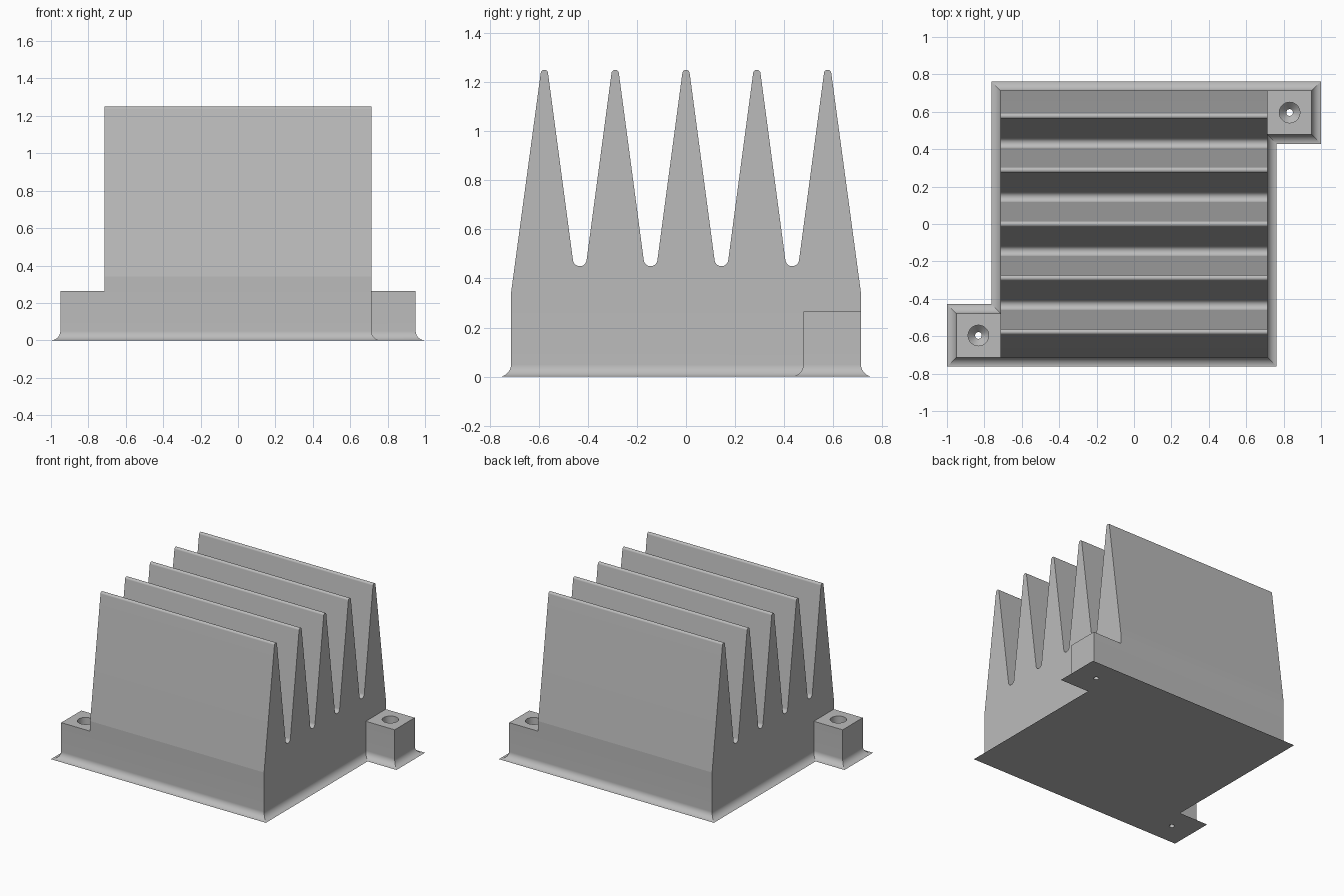
import bpy
import bmesh
from math import atan, cos, sin, pi, radians
from mathutils import Vector

if "Cube" in bpy.data.objects:
    bpy.data.objects.remove(bpy.data.objects["Cube"], do_unlink=True)

HALF = 0.713          # half width of the square block
EAR_X, EAR_Y, EAR_Z = 0.95, 0.478, 0.265
FLARE = 0.05          # radius of the foot fillet
PITCH, FINS = 0.2885, 5
SMOOTH = radians(7)

metal = bpy.data.materials.new("grey metal")
metal.use_nodes = True
GREY = (0.5, 0.5, 0.5, 1)
metal.diffuse_color = GREY
metal.node_tree.nodes["Principled BSDF"].inputs["Base Color"].default_value = GREY


def loft(name, rings):
    """Closed solid skinned over a list of equal point rings."""
    bm = bmesh.new()
    loops = [[bm.verts.new(p) for p in ring] for ring in rings]
    n = len(loops[0])
    for a, b in zip(loops, loops[1:]):
        for i in range(n):
            j = (i + 1) % n
            bm.faces.new((a[i], a[j], b[j], b[i]))
    bm.faces.new(loops[0][::-1])
    bm.faces.new(loops[-1])
    bmesh.ops.recalc_face_normals(bm, faces=bm.faces)
    mesh = bpy.data.meshes.new(name)
    bm.to_mesh(mesh)
    bm.free()
    mesh.materials.append(metal)
    obj = bpy.data.objects.new(name, mesh)
    bpy.context.collection.objects.link(obj)
    return obj


def smooth(obj):
    obj.data.shade_smooth()
    obj.data.set_sharp_from_angle(angle=SMOOTH)


def arc(cy, cz, r, start, end, steps=32):
    angles = [start + (end - start) * i / steps for i in range(steps + 1)]
    return [(cy + r * cos(a), cz + r * sin(a)) for a in angles]


# Foot outline: square with two opposite ears
half_outline = [(-EAR_X, -HALF), (HALF, -HALF), (HALF, EAR_Y), (EAR_X, EAR_Y)]
outline = [Vector(p) for p in half_outline]
outline += [-p for p in outline]


def offset_ring(d, z):
    ring = []
    for i, p in enumerate(outline):
        before = (p - outline[i - 1]).normalized()
        after = (outline[(i + 1) % len(outline)] - p).normalized()
        q = p + d * Vector((before.y + after.y, -before.x - after.x))
        ring.append((q.x, q.y, z))
    return ring


# Base with a concave flared foot
STEPS = 18
turns = [pi / 2 * i / STEPS for i in range(STEPS + 1)]
rings = [offset_ring(FLARE * (1 - sin(a)), FLARE * (1 - cos(a))) for a in turns]
base = loft("base_with_ears", rings + [offset_ring(0, EAR_Z)])

# Screw holes: wide bore, tapered seat, narrow through hole
bore = [(0.018, -0.05), (0.018, 0.06), (0.055, 0.1), (0.055, 0.35)]
for side in (1, -1):
    cutter = loft("hole_cutter", [
        [(side * 0.832 + y, side * 0.596 + x, z) for y, x in arc(0, 0, r, 0, 2 * pi * 63 / 64, 63)]
        for r, z in bore])
    cutter.hide_render = True
    cut = base.modifiers.new("screw_hole", "BOOLEAN")
    cut.operation = "DIFFERENCE"
    cut.solver = "EXACT"
    cut.object = cutter
    bpy.context.view_layer.objects.active = base
    bpy.ops.object.modifier_apply(modifier=cut.name)
    bpy.data.objects.remove(cutter, do_unlink=True)
smooth(base)

# Finned block: tapered fins with round tips and round valleys
lean = atan(0.1335)
profile = [(-HALF, EAR_Z), (HALF, EAR_Z), (HALF, 0.34)]
for i in range(FINS):
    y = PITCH * ((FINS - 1) / 2 - i)
    profile += arc(y, 1.235, 0.015, lean, pi - lean)
    if i < FINS - 1:
        profile += arc(y - PITCH / 2, 0.478, 0.028, -lean, lean - pi)
profile.append((-HALF, 0.34))
fins = loft("finned_block", [[(x, y, z) for y, z in profile] for x in (-HALF, HALF)])
smooth(fins)
